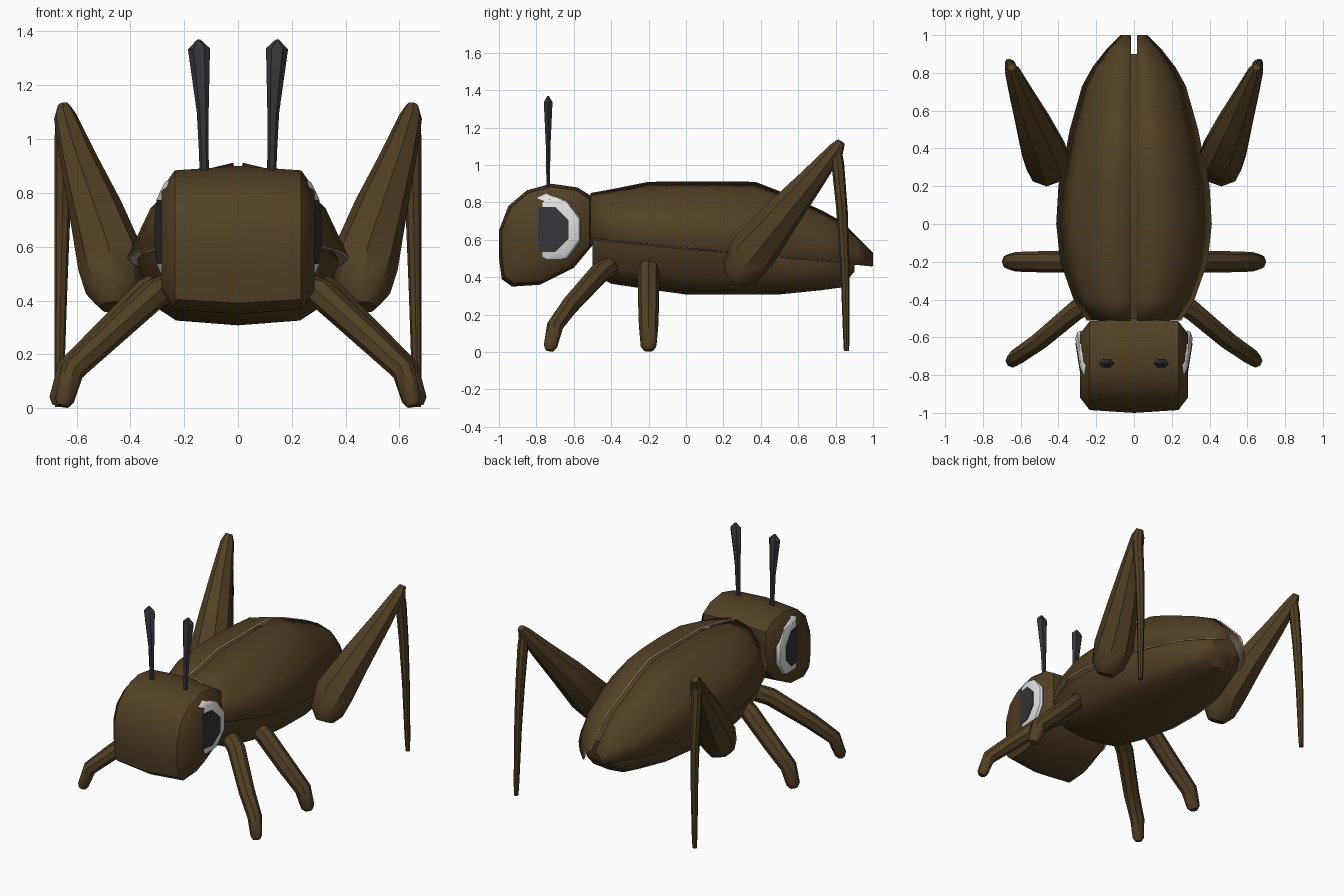
import bpy, bmesh, math
from mathutils import Vector

if "Cube" in bpy.data.objects:
    bpy.data.objects.remove(bpy.data.objects["Cube"])


def material(name, r, g, b):
    m = bpy.data.materials.new(name)
    m.diffuse_color = (r, g, b, 1)
    m.use_nodes = True
    m.node_tree.nodes["Principled BSDF"].inputs["Base Color"].default_value = m.diffuse_color
    return m


BROWN = material("brown shell", 0.085, 0.051, 0.018)
DARK = material("dark slate", 0.034, 0.034, 0.043)
WHITE = material("eye white", 0.75, 0.75, 0.75)
BEIGE = material("wing lining", 0.46, 0.33, 0.25)


def loft(name, rings, mats, closed=True, mirror=False, angle=40):
    """Skin a list of equal-length point rings."""
    bm = bmesh.new()
    rows = [[bm.verts.new(p) for p in r] for r in rings]
    n = len(rows[0])
    for a, b in zip(rows, rows[1:]):
        for i in range(n if closed else n - 1):
            j = (i + 1) % n
            bm.faces.new((a[i], a[j], b[j], b[i]))
    if closed:
        bm.faces.new(rows[0])
        bm.faces.new(rows[-1])
    bmesh.ops.recalc_face_normals(bm, faces=bm.faces)
    if not closed and sum(f.normal.z for f in bm.faces) < 0:
        bmesh.ops.reverse_faces(bm, faces=bm.faces)
    me = bpy.data.meshes.new(name)
    bm.to_mesh(me)
    bm.free()
    ob = bpy.data.objects.new(name, me)
    bpy.context.collection.objects.link(ob)
    for m in mats:
        me.materials.append(m)
    bpy.ops.object.select_all(action='DESELECT')
    ob.select_set(True)
    bpy.context.view_layer.objects.active = ob
    bpy.ops.object.shade_smooth_by_angle(angle=math.radians(angle))
    if mirror:
        ob.modifiers.new("mirror", 'MIRROR').use_mirror_merge = False
    return ob


def tube(name, path, mat=BROWN, sides=8, squash=1.0):
    """Mirrored limb along points (x, y, z, radius)."""
    pts = [Vector(p[:3]) for p in path]
    rings = []
    for i, p in enumerate(pts):
        d = (pts[min(i + 1, len(pts) - 1)] - pts[max(i - 1, 0)]).normalized()
        side = Vector((0, 1, 0)).cross(d).normalized()
        up = d.cross(side)
        rings.append([p + path[i][3] * (side * math.cos(t) + up * squash * math.sin(t))
                      for t in (2 * math.pi * k / sides for k in range(sides))])
    return loft(name, rings, [mat], mirror=True)


# Abdomen: sections (y, half width, bottom, side line, top)
sections = [(-.50, .24, .42, .60, .80), (-.40, .29, .365, .59, .83), (-.2, .355, .335, .57, .87),
            (0, .375, .308, .55, .88), (.25, .37, .308, .53, .88), (.5, .32, .308, .51, .82),
            (.72, .23, .33, .49, .71), (.83, .18, .345, .475, .64), (.90, .10, .43, .47, .56)]
rings = []
for y, w, b, s, t in sections:
    half = [(0, b), (.62 * w, b + .08 * (s - b)), (.88 * w, b + .36 * (s - b)), (w, s),
            (.76 * w, s + .5 * (t - s)), (.42 * w, s + .86 * (t - s)), (0, t)]
    rings.append([(x, y, z) for x, z in half] + [(-x, y, z) for x, z in half[-2:0:-1]])
loft("abdomen", rings, [BROWN])

# Wing cases: (y, half width, top); outer edge slopes down to the rear
cases = [(-.51, .25, .85), (-.4, .32, .87), (-.2, .39, .91), (0, .412, .912), (.2, .40, .912),
         (.37, .365, .91), (.5, .34, .86), (.73, .275, .755), (.83, .22, .70), (.92, .15, .61),
         (1.0, .07, .53)]
rings = []
for y, w, t in cases:
    e = .61 - .1 * (y + .5)
    rings.append([(.018 + (w - .018) * u, y, e + (t - e) * v)
                  for u, v in ((0, 1), (.45, .88), (.78, .52), (1, 0))])
wings = loft("wing_cases", rings, [BROWN, BEIGE], closed=False, mirror=False)
solid = wings.modifiers.new("thickness", 'SOLIDIFY')
solid.thickness = .01
solid.offset = -1
solid.material_offset = 1
solid.material_offset_rim = 1
wings.modifiers.new("mirror", 'MIRROR').use_mirror_merge = False

# Head: side profile lofted across x
profile = [(-.50, .83), (-.58, .88), (-.72, .90), (-.85, .865), (-.95, .78), (-1.0, .65),
           (-1.0, .50), (-.985, .39), (-.93, .35), (-.78, .36), (-.60, .45), (-.50, .57)]
rings = []
for x, s in ((-.285, .68), (-.235, .94), (0, 1), (.235, .94), (.285, .68)):
    rings.append([(x, -.75 + (y + .75) * s, .63 + (z - .63) * s) for y, z in profile])
loft("head", rings, [BROWN])


# Eyes: bevelled white disc with a dark pupil plate, turned slightly
def disc(name, mat, layers, sides, phase):
    rings = []
    for x, r in layers:
        rings.append([(x + .03 * math.cos(a) * r / .19, -.748 + r * math.cos(a), .655 + r * math.sin(a))
                      for a in (2 * math.pi * (k + phase) / sides for k in range(sides))])
    loft(name, rings, [mat], mirror=True)


disc("eye_white", WHITE, [(.235, .185), (.255, .193), (.272, .185), (.288, .15)], 10, .5)
disc("pupil", DARK, [(.284, .129), (.292, .129)], 8, .5)

# Antennae: clubbed tips
tube("antenna", [(.125, -.737, .86, .017), (.127, -.737, .95, .018), (.131, -.737, 1.1, .022),
                 (.145, -.737, 1.335, .041), (.146, -.737, 1.37, .006)], DARK, 6, .65)

# Walking legs
tube("front_leg", [(.22, -.40, .46, .055), (.31, -.46, .425, .056), (.50, -.62, .25, .05),
                   (.615, -.70, .14, .045), (.645, -.725, .03, .036), (.65, -.73, .008, .022)])
tube("middle_leg", [(.24, -.2, .48, .056), (.33, -.2, .43, .058), (.50, -.2, .26, .056),
                    (.625, -.2, .14, .052), (.66, -.2, .03, .042), (.665, -.2, .008, .026)])

# Jumping legs: thick thigh and thin shin
tube("hind_thigh", [(.648, .83, 1.125, .022), (.643, .805, 1.085, .042), (.595, .68, .93, .068),
                    (.53, .52, .74, .10), (.468, .36, .54, .128), (.46, .29, .43, .105),
                    (.46, .265, .375, .055)])
tube("hind_shin", [(.645, .80, 1.10, .03), (.648, .812, 1.0, .034), (.652, .835, .75, .03),
                   (.658, .85, .45, .024), (.664, .857, .1, .018), (.666, .858, .005, .014)])
